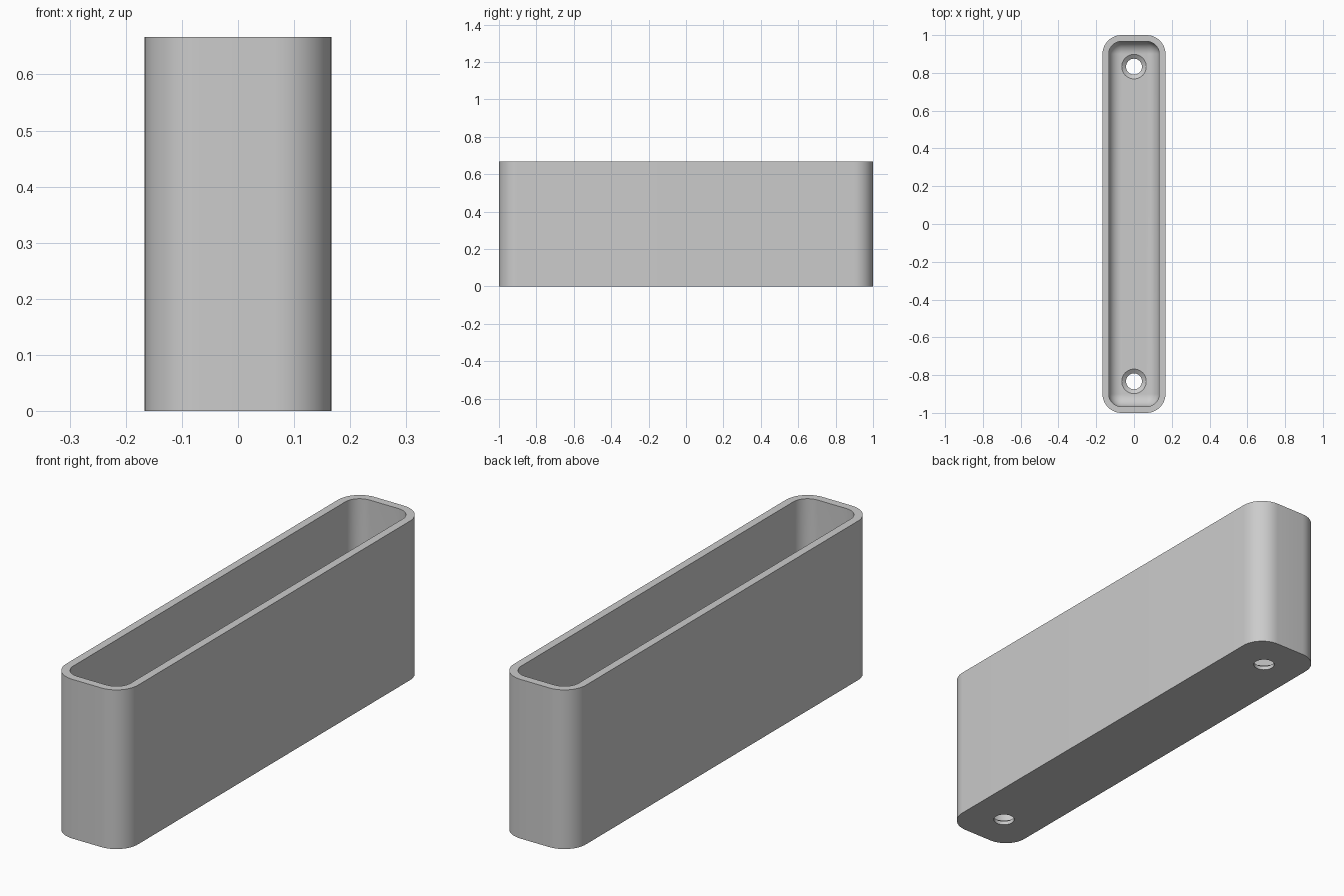
import bpy, bmesh, math
from mathutils import Matrix

if "Cube" in bpy.data.objects:
    bpy.data.objects.remove(bpy.data.objects["Cube"], do_unlink=True)

WIDTH, LENGTH, HEIGHT = 1 / 3, 2.0, 2 / 3
RADIUS, WALL, FLOOR = 0.1, 1 / 30, 1 / 30
HOLE_Y = 0.833
STEPS = 12

gray = bpy.data.materials.new("plain gray")
gray.use_nodes = True
color = (0.6, 0.6, 0.6, 1)
gray.diffuse_color = color
gray.node_tree.nodes["Principled BSDF"].inputs["Base Color"].default_value = color


def new_object(name, bm):
    bmesh.ops.remove_doubles(bm, verts=bm.verts, dist=1e-5)
    bmesh.ops.recalc_face_normals(bm, faces=bm.faces)
    mesh = bpy.data.meshes.new(name)
    bm.to_mesh(mesh)
    bm.free()
    mesh.materials.append(gray)
    obj = bpy.data.objects.new(name, mesh)
    bpy.context.collection.objects.link(obj)
    return obj


def rounded_loop(bm, inset, z):
    """Rounded rectangle outline, moved inward by inset."""
    r = max(RADIUS - inset, 0)
    cx, cy = WIDTH / 2 - RADIUS, LENGTH / 2 - RADIUS
    verts = []
    for quarter, (sx, sy) in enumerate([(1, 1), (-1, 1), (-1, -1), (1, -1)]):
        for i in range(STEPS + 1):
            a = (quarter + i / STEPS) * math.pi / 2
            verts.append(bm.verts.new((sx * cx + r * math.cos(a), sy * cy + r * math.sin(a), z)))
    return verts


def loft(bm, loops):
    for low, high in zip(loops, loops[1:]):
        for i in range(len(low)):
            j = (i + 1) % len(low)
            bm.faces.new((low[i], low[j], high[j], high[i]))
    bm.faces.new(loops[0])
    bm.faces.new(loops[-1])


# Open tray: outer wall, rim, inner wall and fillet down to the floor
bm = bmesh.new()
fillet = RADIUS - WALL
section = [(0, 0), (0, HEIGHT), (WALL, HEIGHT)]
for i in range(STEPS + 1):
    a = i / STEPS * math.pi / 2
    section.append((WALL + fillet * (1 - math.cos(a)), FLOOR + fillet * (1 - math.sin(a))))
loft(bm, [rounded_loop(bm, inset, z) for inset, z in section])
tray = new_object("tray", bm)

# Countersunk screw holes through the floor
bm = bmesh.new()
profile = [(0.042, -0.05), (0.042, FLOOR / 2), (0.065, FLOOR), (0.065, 0.08)]
for side in (-1, 1):
    loops = []
    for r, z in profile:
        ring = bmesh.ops.create_circle(bm, segments=48, radius=r,
                                       matrix=Matrix.Translation((0, side * HOLE_Y, z)))
        loops.append(ring["verts"])
    loft(bm, loops)
cutter = new_object("hole_cutter", bm)
cutter.hide_render = True

cut = tray.modifiers.new("screw holes", 'BOOLEAN')
cut.operation = 'DIFFERENCE'
cut.solver = 'EXACT'
cut.object = cutter
bpy.ops.object.select_all(action='DESELECT')
tray.select_set(True)
bpy.context.view_layer.objects.active = tray
bpy.ops.object.modifier_apply(modifier=cut.name)
bpy.data.objects.remove(cutter, do_unlink=True)
bpy.ops.object.shade_smooth_by_angle(angle=math.radians(30))
